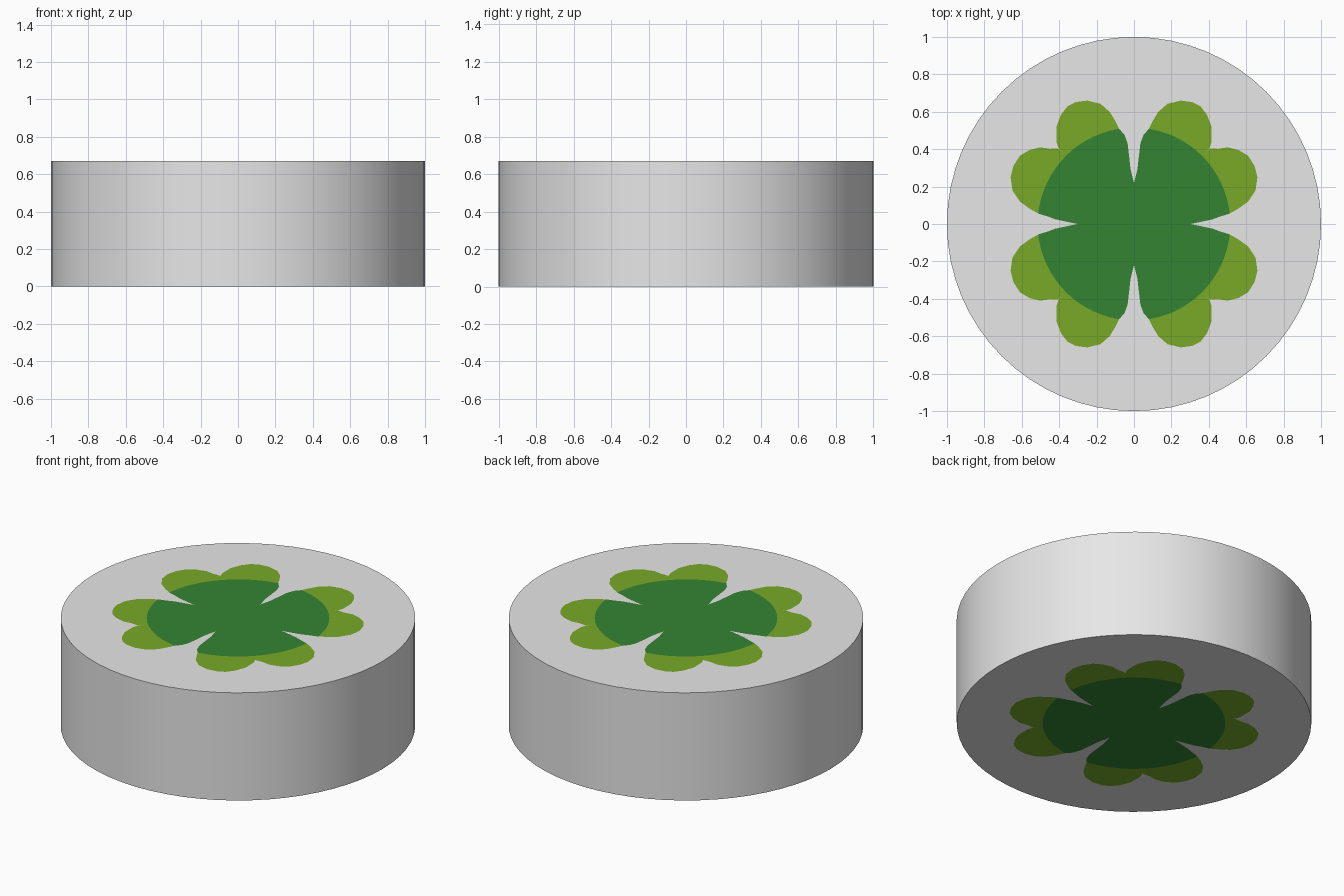
import bpy, bmesh, math
from mathutils import Vector
from mathutils.geometry import delaunay_2d_cdt

if "Cube" in bpy.data.objects:
    bpy.data.objects.remove(bpy.data.objects["Cube"])

HEIGHT = 0.67
SIDES = 64


def material(name, rgb):
    """Flat colour from 0-255 display values."""
    m = bpy.data.materials.new(name)
    lin = [(c / 255 / 12.92) if c < 11 else ((c / 255 + 0.055) / 1.055) ** 2.4 for c in rgb]
    m.diffuse_color = (*lin, 1)
    m.use_nodes = True
    m.node_tree.nodes["Principled BSDF"].inputs["Base Color"].default_value = m.diffuse_color
    return m


def circle(radius, n):
    return [(radius * math.cos(2 * math.pi * i / n), radius * math.sin(2 * math.pi * i / n))
            for i in range(n)]


# One quarter of the clover outline, from the side notch round to the upper notch
quarter = [(0.30, 0), (0.36, 0.012), (0.42, 0.025), (0.46, 0.04), (0.51, 0.055),
           (0.555, 0.08), (0.61, 0.12), (0.65, 0.18), (0.66, 0.25), (0.645, 0.31),
           (0.61, 0.365), (0.56, 0.395), (0.50, 0.41), (0.45, 0.402), (0.405, 0.405),
           (0.392, 0.388), (0.405, 0.41), (0.415, 0.44), (0.415, 0.52), (0.39, 0.585),
           (0.355, 0.63), (0.31, 0.652), (0.25, 0.66), (0.18, 0.643), (0.13, 0.60),
           (0.10, 0.55), (0.08, 0.51), (0.05, 0.475), (0.034, 0.43), (0.026, 0.36),
           (0.018, 0.29), (0, 0.22)]
half = quarter + [(-x, y) for x, y in reversed(quarter[:-1])]
clover = half + [(x, -y) for x, y in reversed(half[1:-1])]

# Overlay rim, clover and inner circle into one flat pattern
points, loops = [], []
for outline in (circle(1, SIDES), clover, circle(0.515, 72)):
    loops.append(list(range(len(points), len(points) + len(outline))))
    points += [Vector(p) for p in outline]
verts, _, faces, _, _, origin = delaunay_2d_cdt(points, [], loops, 1, 1e-5)

# Disc with the pattern flush in both ends
bm = bmesh.new()
top = [bm.verts.new((v.x, v.y, HEIGHT)) for v in verts]
bottom = [bm.verts.new((v.x, v.y, 0)) for v in verts]
partner = dict(zip(top, bottom))
for face, inside in zip(faces, origin):
    index = 0 if 1 not in inside else (2 if 2 in inside else 1)
    bm.faces.new([top[i] for i in face]).material_index = index
    bm.faces.new([bottom[i] for i in reversed(face)]).material_index = index
for e in [e for e in bm.edges if e.is_boundary and e.verts[0] in partner]:
    a, b = e.verts
    bm.faces.new((a, b, partner[b], partner[a]))
bmesh.ops.recalc_face_normals(bm, faces=bm.faces[:])

mesh = bpy.data.meshes.new("clover_disc")
bm.to_mesh(mesh)
bm.free()
for m in (material("pale grey", (231, 231, 231)),
          material("light green", (120, 170, 39)),
          material("dark green", (51, 132, 51))):
    mesh.materials.append(m)
disc = bpy.data.objects.new("clover_disc", mesh)
bpy.context.collection.objects.link(disc)
bpy.context.view_layer.objects.active = disc
disc.select_set(True)
bpy.ops.object.shade_smooth_by_angle(angle=math.radians(30))
